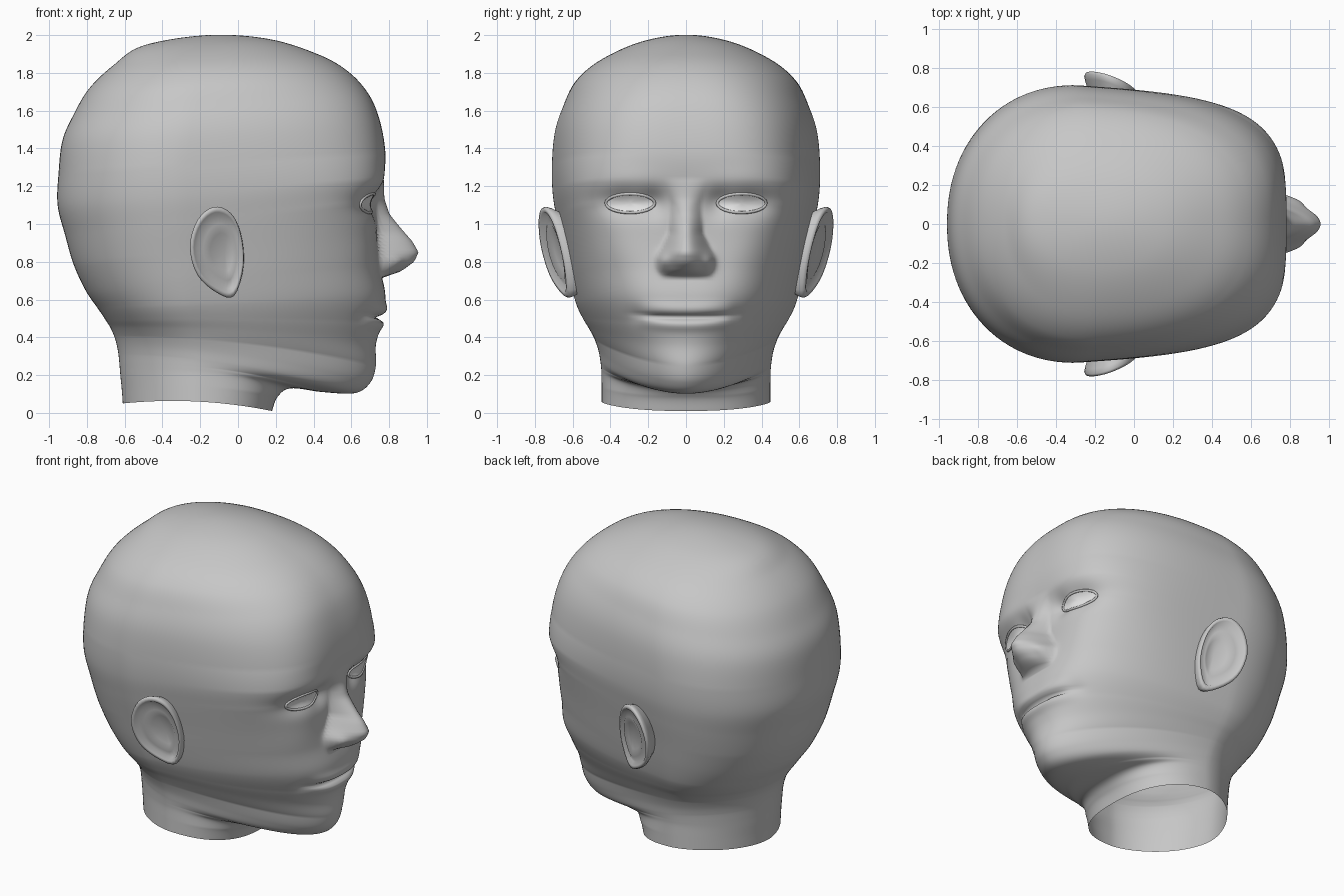
import bpy
import bmesh
from math import cos, sin, pi, exp
from mathutils import Vector
from mathutils.bvhtree import BVHTree

old = bpy.data.objects.get("Cube")
if old:
    bpy.data.objects.remove(old, do_unlink=True)


def make_material(name, value):
    mat = bpy.data.materials.new(name)
    mat.use_nodes = True
    colour = (value, value, value, 1)
    mat.diffuse_color = colour
    mat.node_tree.nodes["Principled BSDF"].inputs["Base Color"].default_value = colour
    return mat


skin = make_material("grey skin", 0.57)
white = make_material("eye white", 0.9)


def table(keys, t):
    """Linear lookup in a list of (position, value) pairs."""
    if t <= keys[0][0]:
        return keys[0][1]
    for (a, va), (b, vb) in zip(keys, keys[1:]):
        if t <= b:
            return va + (vb - va) * (t - a) / (b - a)
    return keys[-1][1]


def spline(rows, i, f, closed=False):
    """Catmull-Rom point between rows i and i + 1."""
    n = len(rows)
    pick = [rows[k % n] if closed else rows[max(0, min(n - 1, k))]
            for k in (i - 1, i, i + 1, i + 2)]
    return [0.5 * (2 * b + (c - a) * f + (2 * a - 5 * b + 4 * c - d) * f ** 2
                   + (3 * b - a - 3 * c + d) * f ** 3) for a, b, c, d in zip(*pick)]


def bump(y, z, cy, cz, sy, sz):
    return exp(-((y - cy) / sy) ** 2 - ((z - cz) / sz) ** 2)


def loft(rings):
    """Skin a stack of closed rings into one smooth surface."""
    bm = bmesh.new()
    rows = [[bm.verts.new(p) for p in ring] for ring in rings]
    for low, high in zip(rows, rows[1:]):
        for j in range(len(low)):
            k = (j + 1) % len(low)
            bm.faces.new((low[j], low[k], high[k], high[j]))
    bmesh.ops.remove_doubles(bm, verts=bm.verts, dist=0.0001)
    bmesh.ops.recalc_face_normals(bm, faces=bm.faces)
    for face in bm.faces:
        face.smooth = True
    return bm


def add_object(name, bm, mat):
    mesh = bpy.data.meshes.new(name)
    bm.to_mesh(mesh)
    mesh.materials.append(mat)
    obj = bpy.data.objects.new(name, mesh)
    bpy.context.collection.objects.link(obj)
    return obj


# Head rings, crown to neck: front x, front z, back x, back z, half width.
# The first row mirrors the third across the crown so that the top is round.
HEAD = [
    (-.5, 1.945, .16, 1.98, -.24),
    (-.16, 2, -.16, 2, 0),
    (.16, 1.98, -.5, 1.945, .24),
    (.42, 1.9, -.66, 1.84, .455),
    (.58, 1.81, -.79, 1.715, .585),
    (.69, 1.69, -.875, 1.57, .653),
    (.75, 1.55, -.93, 1.44, .695),
    (.78, 1.38, -.95, 1.27, .71),
    (.77, 1.24, -.955, 1.1, .705),
    (.745, 1.12, -.915, .94, .68),
    (.735, .95, -.87, .785, .645),
    (.75, .78, -.805, .645, .612),
    (.78, .62, -.74, .55, .58),
    (.76, .48, -.7, .49, .545),
    (.73, .36, -.675, .45, .513),
    (.73, .25, -.655, .405, .485),
    (.7, .16, -.642, .36, .465),
    (.62, .105, -.633, .31, .455),
    (.45, .11, -.627, .25, .45),
    (.28, .13, -.622, .19, .447),
    (.21, .085, -.615, .12, .447),
    (.18, .01, -.61, .05, .447),
]
# By ring: x of the widest point, squareness in front and behind, upward bow
WIDEST = [(1, -.16), (4, -.22), (7, -.3), (12, -.25), (17, -.2)]
SQUARE = [(1, 2), (4, 2.5), (7, 3.4), (8, 3.9), (9, 3.9), (11, 3.1), (13, 2.4),
          (15, 1.9), (18, 1.9), (20, 2.4)]
SQUARE_BACK = [(10, 2.15), (15, 1.8)]
BOW = [(12, 0), (15, .04), (18, .05), (21, .03)]

# Nose by height: how far it stands out, and its half width
NOSE_OUT = [(.715, 0), (.75, .11), (.8, .185), (.85, .215), (.91, .185),
            (.98, .125), (1.05, .065), (1.13, .03), (1.24, 0)]
NOSE_WIDE = [(.72, .14), (.76, .155), (.82, .16), (.88, .13),
             (.95, .095), (1.1, .08), (1.24, .12)]


def face_relief(y, z):
    """Forward offset of nose, sockets, brows, cheeks and lips."""
    y = abs(y)
    out = table(NOSE_OUT, z) * max(0, 1 - (y / table(NOSE_WIDE, z)) ** 2) ** 1.2
    out += .035 * bump(y, z, .125, .8, .032, .045)
    out -= .04 * bump(y, z, .17, 1.11, .07, .07)
    out -= .045 * bump(y, z, .34, 1.11, .14, .07)
    out += .008 * bump(y, z, .28, 1.24, .17, .06)
    out += .01 * bump(y, z, .36, .86, .14, .14)
    across = exp(-(y / .23) ** 4)
    line = .505 + .2 * y * y
    out -= .04 * across * exp(-((z - line) / .013) ** 2)
    out += .015 * across * exp(-((z - line - .045) / .032) ** 2)
    out += .014 * across * exp(-((z - line + .042) / .028) ** 2)
    out -= .01 * bump(y, z, .27, .52, .04, .05)
    return out


def head_ring(i, f, count=160):
    xf, zf, xb, zb, w = spline(HEAD, i, f)
    cx, front, back, bow = (table(keys, i + f)
                            for keys in (WIDEST, SQUARE, SQUARE_BACK, BOW))
    ring = []
    for j in range(count):
        t = 2 * pi * j / count
        a = t - .5 * sin(t)
        c, s = cos(a), sin(a)
        n = front if c > 0 else back
        r = (abs(c) ** n + abs(s) ** n) ** (-1 / n)
        x = cx + r * c * ((xf - cx) if c > 0 else (cx - xb))
        y = w * r * s * (1 - .1 * max(0, x - cx))
        q = (x - xb) / max(xf - xb, .001)
        z = zb + (zf - zb) * q + bow * 4 * q * (1 - q)
        if c > 0 and x > .4:
            x += face_relief(y, z) * min(1, (x - .4) / .15)
        ring.append((x, y, z))
    return ring


STEPS = 10
rings = [head_ring(i, k / STEPS) for i in range(1, len(HEAD) - 1) for k in range(STEPS)]
rings.append(head_ring(len(HEAD) - 2, 1))
head = loft(rings)
add_object("head", head, skin)
surface = BVHTree.FromBMesh(head)


def on_face(y, z, lift):
    hit = surface.ray_cast(Vector((2, y, z)), Vector((-1, 0, 0)))[0]
    return (hit.x + lift, y, z)


# Ear outline in x and z, seen from the side
EAR = [(-.13, 1.09), (-.215, 1.02), (-.255, .88), (-.215, .73),
       (-.11, .635), (-.02, .62), (.03, .78), (.015, .95), (-.04, 1.06)]
# Ear rings: scale of the outline, depth from the rim
EAR_RINGS = [(.8, -.12), (.97, -.04), (1, -.015), (.97, 0), (.88, 0),
             (.8, -.025), (.62, -.01), (.42, -.03), (0, -.032)]


def ear_ring(scale, depth, side):
    ring = []
    for i in range(len(EAR)):
        for k in range(4):
            x, z = spline(EAR, i, k / 4, True)
            x, z = -.07 + (x + .07) * scale, .85 + (z - .85) * scale
            rim = .61 + .2 * (z - .62) + .38 * (.03 - x)
            ring.append((x, side * (rim + depth), z))
    return ring


for side, label in ((1, "left"), (-1, "right")):
    ear = loft([ear_ring(s, d, side) for s, d in EAR_RINGS])
    add_object(label + "_ear", ear, skin)

    # Eye plate following the socket
    def eye_ring(scale, lift):
        return [on_face(side * (.295 + .124 * scale * cos(a)),
                        1.11 + .048 * scale * sin(a), lift)
                for a in (2 * pi * k / 24 for k in range(24))]

    eye = loft([eye_ring(s / 4, .006) for s in range(5)])
    eye.normal_update()
    for face in eye.faces:
        if face.normal.x < 0:
            face.normal_flip()
    add_object(label + "_eye", eye, white)

    # Eyelid rim
    curve = bpy.data.curves.new(label + "_eyelid", "CURVE")
    curve.dimensions = "3D"
    curve.bevel_depth = .008
    curve.bevel_resolution = 2
    path = curve.splines.new("POLY")
    points = eye_ring(1.04, .003)
    path.points.add(len(points) - 1)
    for point, co in zip(path.points, points):
        point.co = (*co, 1)
    path.use_cyclic_u = True
    curve.materials.append(skin)
    lid = bpy.data.objects.new(label + "_eyelid", curve)
    bpy.context.collection.objects.link(lid)
